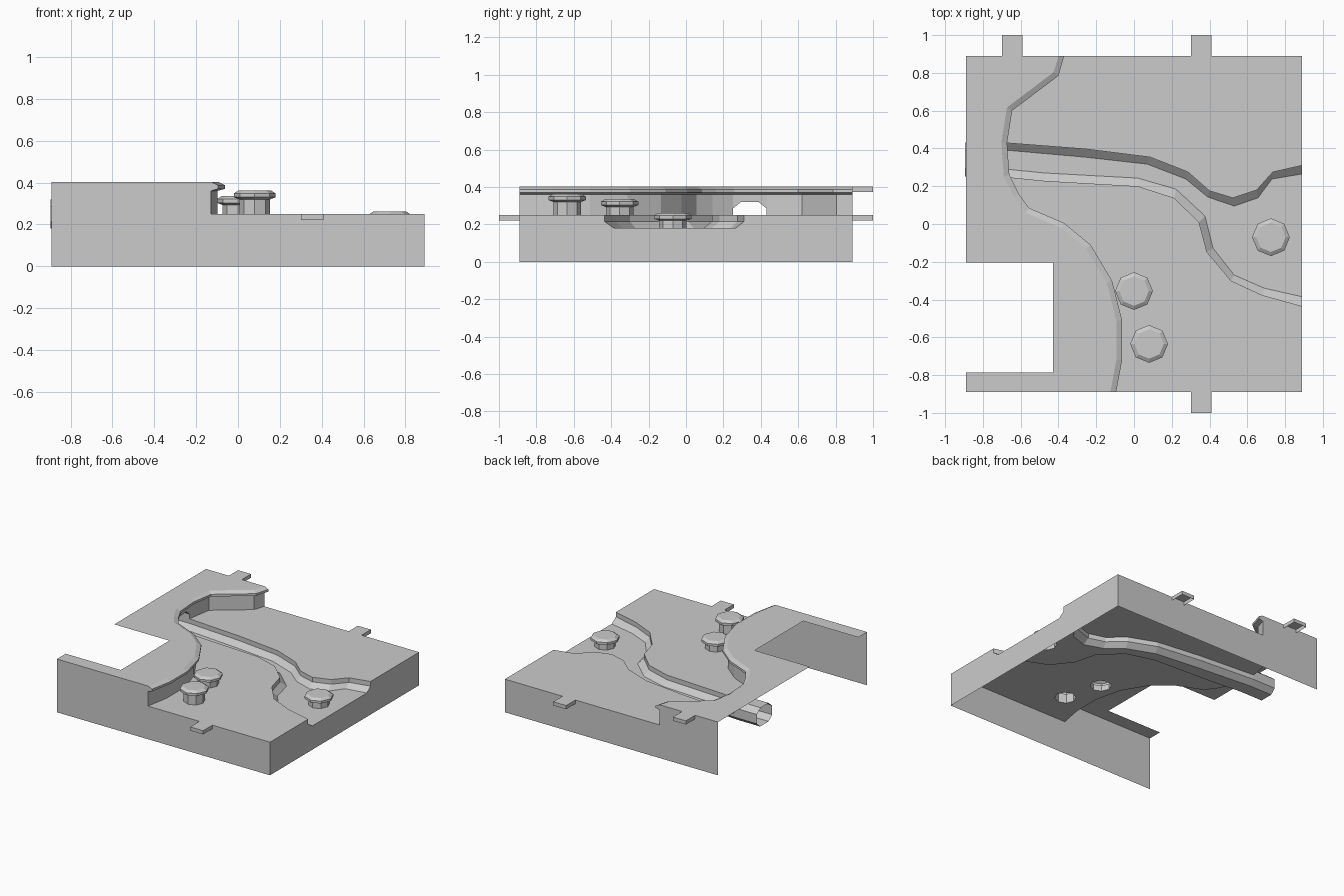
import bpy, math
from mathutils import Vector
from mathutils.geometry import tessellate_polygon

if "Cube" in bpy.data.objects:
    bpy.data.objects.remove(bpy.data.objects["Cube"])

E, LOW, HIGH, MID, BED = 0.89, 0.25, 0.402, 0.215, 0.18


def build(name, faces):
    """Make one object from a list of faces given as point lists, sharing equal points."""
    index, verts, polys = {}, [], []
    for f in faces:
        poly = []
        for p in f:
            key = tuple(round(c, 4) for c in p)
            if key not in index:
                index[key] = len(verts)
                verts.append(key)
            if index[key] not in poly:
                poly.append(index[key])
        if len(poly) > 2:
            polys.append(poly)
    me = bpy.data.meshes.new(name)
    me.from_pydata(verts, [], polys)
    me.validate()
    ob = bpy.data.objects.new(name, me)
    bpy.context.collection.objects.link(ob)


def at(pts, z):
    return [Vector((p[0], p[1], z)) for p in pts]


def strip(rings, closed=False):
    out = []
    n = len(rings[0])
    for a, b in zip(rings, rings[1:]):
        for j in range(n if closed else n - 1):
            k = (j + 1) % n
            out.append([a[j], b[j], b[k], a[k]])
    return out


def fill(outline, holes=(), facing=(0, 0, 1)):
    """Triangles of a flat outline with holes, turned to the given side."""
    loops = [outline, *holes]
    flat = [p for loop in loops for p in loop]
    out = []
    for tri in tessellate_polygon(loops):
        a, b, c = (flat[i] for i in tri)
        up = (b - a).cross(c - a).dot(Vector(facing)) > 0
        out.append([a, b, c] if up else [a, c, b])
    return out


def octagon(x, y, r, z):
    return [Vector((x + r * math.cos(i * math.pi / 4), y + r * math.sin(i * math.pi / 4), z))
            for i in range(8)]


def inset(path, d):
    """Move a path to its left, keeping the ends on the tile border."""
    pts = [Vector(p) for p in path]
    out = []
    for i, p in enumerate(pts):
        dirs = [(pts[k + 1] - pts[k]).normalized() for k in (i - 1, i) if 0 <= k < len(pts) - 1]
        normals = [Vector((-v.y, v.x)) for v in dirs]
        m = sum(normals, Vector((0, 0))).normalized()
        out.append(p + m * d / m.dot(normals[0]))
    out[0].y, out[-1].y = -E, E
    return out


# Cliff lip path, front to back; the tunnel lies between points 8 and 9
cliff = [(-.095, -E), (-.063, -.72), (-.063, -.51), (-.116, -.30), (-.23, -.11), (-.37, .005),
         (-.556, .085), (-.61, .16), (-.66, .26), (-.672, .43), (-.645, .60), (-.40, .785), (-.37, E)]
wall = inset(cliff, .035)
rings = [at(inset(cliff, .03), HIGH), at(cliff, .387), at(cliff, .37), at(wall, .36), at(wall, LOW)]
south, north = wall[8], wall[9]

# Tunnel section, shared by the cliff opening and the tube
mix = lambda t: south.lerp(north, t)
arch = [(0, LOW), (0, .285), (.24, .32), (.76, .32), (1, .285), (1, LOW)]
floor = [(1, MID), (.79, BED), (.23, BED), (0, MID)]
mouth = [Vector((*mix(t), z)) for t, z in arch + floor]

faces = strip(rings[:4])
faces += strip([rings[3][:9], rings[4][:9]]) + strip([rings[3][9:], rings[4][9:]])
faces += fill([rings[3][8], *mouth[:6], rings[3][9]], facing=(1, 0, 0))
build("cliff_face", faces)
tube_end = [Vector((-.895, p.y, p.z)) for p in mouth]
build("tunnel", strip(list(zip(*[tube_end, mouth]))
                      + [(tube_end[0], mouth[0])]))

# River channel
north_top = [tuple(north), (-.26, .397), (.085, .354), (.286, .275), (.40, .175), (.524, .138),
             (.65, .18), (.735, .275), (E, .31)]
north_bed = [tuple(mix(.79)), (-.26, .354), (.07, .317), (.275, .238), (.39, .143), (.53, .095),
             (.656, .138), (.73, .238), (E, .265)]
south_bed = [tuple(mix(.23)), (-.47, .27), (.02, .243), (.222, .185), (.376, .042), (.418, -.127),
             (.53, -.27), (.69, -.34), (E, -.385)]
south_top = [tuple(south), (-.47, .228), (.02, .20), (.212, .138), (.344, .01), (.386, -.148),
             (.513, -.30), (.677, -.376), (E, -.435)]

# Stumps: x, y, base height, top height
stumps = [(.0, -.355, LOW, .335), (.08, -.635, LOW, .362), (.725, -.07, BED, .262)]
R = .074
holes = [octagon(x, y, R, z) for x, y, z, _ in stumps]
for n, (x, y, z, top) in enumerate(stumps, 1):
    prof = [(.078, top), (.1, top - .014), (.1, top - .032), (R, top - .042), (R, z)]
    loops = [octagon(x, y, r, h) for r, h in prof]
    build(f"stump_{n}", [loops[0]] + strip(loops, True))

banks = strip([at(south_bed, BED), at(south_top, MID), at(south_top, LOW)][::1])
banks = [f[::-1] for f in banks]
banks += strip([at(north_top, LOW), at(north_top, MID), at(north_bed, BED)])
build("river_channel", banks + fill(at(south_bed + north_bed[::-1], BED), [holes[2]]))

# Low ground on both sides of the river, and the plateau with its cut-out
low = fill(at(north_top + [(E, E)] + wall[9:][::-1], LOW))
low += fill(at(south_top + [(E, -E)] + wall[:9], LOW), holes[:2])
build("low_ground", low)
edge = [(p.x, p.y) for p in rings[0]]
build("plateau", fill(at(edge + [(-E, E), (-E, -.205), (-.43, -.205), (-.43, -.785),
                                 (-E, -.785), (-E, -E)], HIGH)))

# Outer walls: front, back and right; the left side stays open
walls = []
for s, i in ((-1, 0), (1, -1)):
    corner = lambda x, z: Vector((x, s * E, z))
    walls += fill([corner(-E, 0), corner(-E, HIGH), *[r[i] for r in rings],
                   corner(E, LOW), corner(E, 0)], facing=(0, s, 0))
notch = [(-E, 0), (-E, LOW), (-.435, LOW), (-.435, MID), (-.385, BED), (.265, BED),
         (.31, MID), (.31, LOW), (E, LOW), (E, 0)]
walls += fill([Vector((E, y, z)) for y, z in notch], facing=(1, 0, 0))
build("outer_walls", walls)

# Connector tabs, open underneath
for n, (x, s, z) in enumerate([(-.645, 1, HIGH), (.355, 1, LOW), (.355, -1, LOW)], 1):
    h = .054 * s
    rim = [(x + h, s * E), (x + h, s), (x - h, s), (x - h, s * E)]
    build(f"tab_{n}", [at(rim, z)] + strip([at(rim, z), at(rim, z - .028)]))
